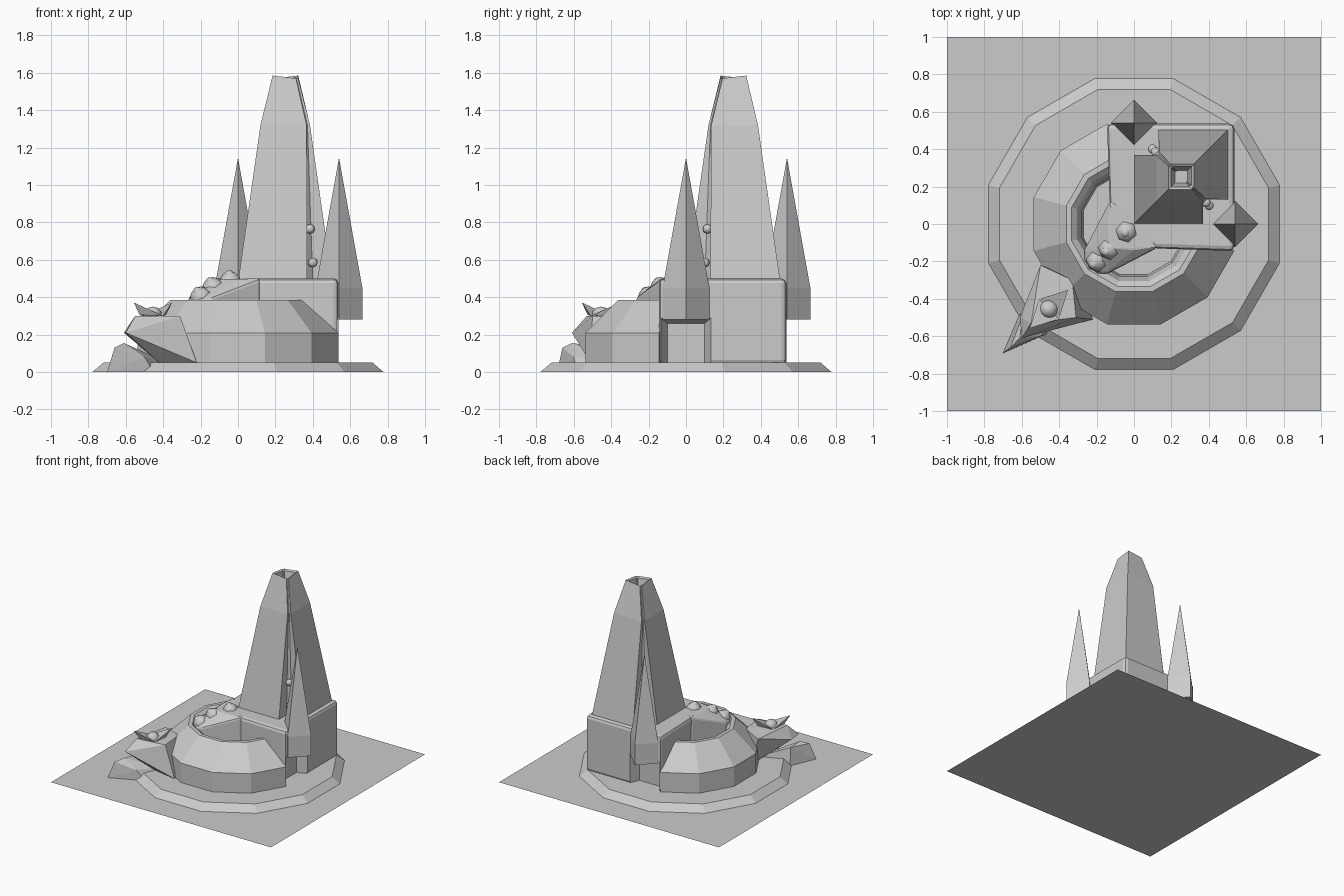
import bpy, bmesh
from math import cos, sin, radians
from mathutils import Vector, Matrix

if "Cube" in bpy.data.objects:
    bpy.data.objects.remove(bpy.data.objects["Cube"])


def finish(bm, name, smooth=False):
    bmesh.ops.recalc_face_normals(bm, faces=bm.faces)
    me = bpy.data.meshes.new(name)
    bm.to_mesh(me)
    bm.free()
    ob = bpy.data.objects.new(name, me)
    bpy.context.collection.objects.link(ob)
    for p in me.polygons:
        p.use_smooth = smooth
    return ob


def loft(name, rings, bottom=True, top=True):
    """Skin a stack of closed rings with equal point counts."""
    bm = bmesh.new()
    vs = [[bm.verts.new(p) for p in r] for r in rings]
    n = len(rings[0])
    for a, b in zip(vs, vs[1:]):
        for i in range(n):
            bm.faces.new((a[i], a[(i + 1) % n], b[(i + 1) % n], b[i]))
    if bottom:
        bm.faces.new(vs[0][::-1])
    if top:
        bm.faces.new(vs[-1])
    return finish(bm, name)


def hull(name, pts):
    bm = bmesh.new()
    for p in pts:
        bm.verts.new(p)
    res = bmesh.ops.convex_hull(bm, input=bm.verts)
    junk = {g for g in res["geom_interior"] + res["geom_unused"] if isinstance(g, bmesh.types.BMVert)}
    bmesh.ops.delete(bm, geom=list(junk), context='VERTS')
    bmesh.ops.dissolve_limit(bm, angle_limit=radians(1), verts=bm.verts, edges=bm.edges)
    return finish(bm, name)


def bead(name, loc, r, axis, segs=6):
    bm = bmesh.new()
    rot = Vector(axis).to_track_quat('Z', 'Y').to_matrix().to_4x4()
    bmesh.ops.create_uvsphere(bm, u_segments=segs, v_segments=6, radius=r,
                              matrix=Matrix.Translation(loc) @ rot)
    return finish(bm, name, True)


def circle(r, z):
    return [(r * cos(radians(a)), r * sin(radians(a)), z) for a in range(15, 375, 30)]


def swap(p):
    """Mirror across the x = y diagonal."""
    return (p[1], p[0], p[2])


# ground sheet and foundation plate
bm = bmesh.new()
bmesh.ops.create_grid(bm, x_segments=1, y_segments=1, size=1)
finish(bm, "ground_sheet")
loft("foundation", [circle(0.806, 0), circle(0.745, 0.05)])

# open ring wall with a sloped roof and a sunken centre
profile = [(0.555, 0.04), (0.555, 0.21), (0.375, 0.385), (0.345, 0.385),
           (0.315, 0.36), (0.29, 0.28), (0.28, 0.04)]
loft("ring_wall", [[(r * cos(radians(a)), r * sin(radians(a)), z) for r, z in profile]
                   for a in range(105, 346, 30)])

# main block in the back right corner
outline = [(0.536, 0.536), (-0.144, 0.536), (-0.13, 0.1), (0.1, -0.13), (0.536, -0.144)]
block = loft("main_block", [[(x, y, z) for x, y in outline] for z in (0.04, 0.5)])
bev = block.modifiers.new("soft_edges", 'BEVEL')
bev.width, bev.segments, bev.limit_method = 0.025, 2, 'ANGLE'

# doorway recesses, with a spike above each
door = [(0.46, s * 0.1, z) for s in (-1, 1) for z in (0.05, 0.26)]
door += [(x, s * 0.135, z) for x in (0.537, 0.62) for s in (-1, 1) for z in (0.05, 0.29)]
spike = [[(0.54 + 0.125 * c, 0.125 * s, z) for c, s in ((1, 0), (0, 1), (-1, 0), (0, -1))]
         for z in (0.28, 0.45)]
spike.append([(0.54 + 0.001 * c, 0.001 * s, 1.14) for c, s in ((1, 0), (0, 1), (-1, 0), (0, -1))])
for side, f in (("right", lambda p: p), ("back", swap)):
    cutter = hull(side + "_door_cutter", [f(p) for p in door])
    cutter.hide_render = True
    cutter.display_type = 'WIRE'
    cut = block.modifiers.new(side + "_door", 'BOOLEAN')
    cut.operation, cut.object, cut.solver = 'DIFFERENCE', cutter, 'EXACT'
    loft(side + "_spike", [[f(p) for p in r] for r in spike])

# sloping arm reaching from the block over the ring
half = [(-0.13, 0.12, 0.5), (-0.14, 0.0, 0.495), (-0.265, -0.14, 0.4), (-0.265, -0.2, 0.385)]
arm = [g(p) for p in half for g in (lambda q: q, swap)]
arm += [(-0.13, -0.13, 0.495), (0.1, 0.1, 0.5)]
arm += [(x, y, 0.06) for x, y, z in arm]
ob = hull("arm", arm)
bev = ob.modifiers.new("soft_edges", 'BEVEL')
bev.width, bev.segments, bev.limit_method = 0.015, 2, 'ANGLE'

# domes stepping down the arm
for i, (d, z, lean) in enumerate(((-0.04, 0.475, 0.15), (-0.13, 0.445, 0.5), (-0.195, 0.395, 0.6))):
    axis = Vector((-lean, -lean, 1)).normalized()
    loc = Vector((d, d, z))
    bead(f"dome_{i}", loc, 0.063, axis)
    bead(f"dome_cap_{i}", loc + axis * 0.042, 0.028, axis, 10)


# tower: square section with two opposite corners notched
def section(lo, hi, a, b, z, dip=0.0):
    m = (b - a) * 0.25
    h = [(lo, lo, z), (b, lo, z - dip), (b, a - m, z - dip), (b + m, a, z - dip), (hi, a, z - dip)]
    return h + [(hi, hi, z)] + [swap(p) for p in h[:0:-1]]


def notched(lo, hi, a, b, z, dip=0.0):
    g = min(0.03, (a - lo) * 0.3)
    h = [(b, lo, z - dip), (b, a - g, z - dip), (b + g, a, z - dip), (hi, a, z - dip)]
    return [(lo, lo, z)] + h + [(hi, hi, z)] + [swap(p) for p in h[::-1]]


loft("tower", [notched(0.0, 0.505, 0.13, 0.37, 0.48),
               notched(0.12, 0.385, 0.135, 0.367, 1.32),
               notched(0.185, 0.322, 0.195, 0.31, 1.585, 0.015),
               notched(0.198, 0.308, 0.206, 0.298, 1.575, 0.015),
               notched(0.22, 0.285, 0.226, 0.28, 1.46)])

# small lamps in the tower notches
for i, (x, y, z) in enumerate(((0.385, 0.115, 0.765), (0.4, 0.1, 0.585))):
    for side, f in (("right", lambda p: p), ("back", swap)):
        bead(f"{side}_lamp_{i}", f((x, y, z)), 0.026, f((1, -1, 0)), 10)

# gatehouse shaped as a beak: upper shell and lower jaw
hull("gate_upper", [(-0.5, -0.22, 0.29), (-0.33, -0.3, 0.3), (-0.31, -0.5, 0.3), (-0.55, -0.53, 0.3),
                    (-0.61, -0.5, 0.21), (-0.6, -0.61, 0.21), (-0.22, -0.51, 0.05),
                    (-0.42, -0.25, 0.05), (-0.42, -0.47, 0.05), (-0.3, -0.3, 0.05)])
hull("gate_lower", [(-0.7, -0.69, 0), (-0.66, -0.66, 0.13), (-0.61, -0.61, 0.155), (-0.6, -0.5, 0.14),
                    (-0.61, -0.48, 0), (-0.45, -0.58, 0), (-0.5, -0.6, 0.08), (-0.4, -0.4, 0),
                    (-0.4, -0.4, 0.06)])

# pair of horns around a round hatch
hub = Vector((-0.455, -0.455, 0.3))
out, across = Vector((1, 1, 0)).normalized(), Vector((1, -1, 0)).normalized()
for name, s in (("inner", 1), ("outer", -1)):
    hull(name + "_horn", [hub + out * s * 0.145 + Vector((0, 0, 0.072)),
                          hub + across * 0.075, hub - across * 0.075,
                          hub + out * s * 0.1 + Vector((0, 0, 0.005)),
                          hub + out * s * 0.06 + Vector((0, 0, 0.02))])
bead("hatch_collar", hub, 0.05, (0, 0, 1), 12).scale = (1, 1, 1)
